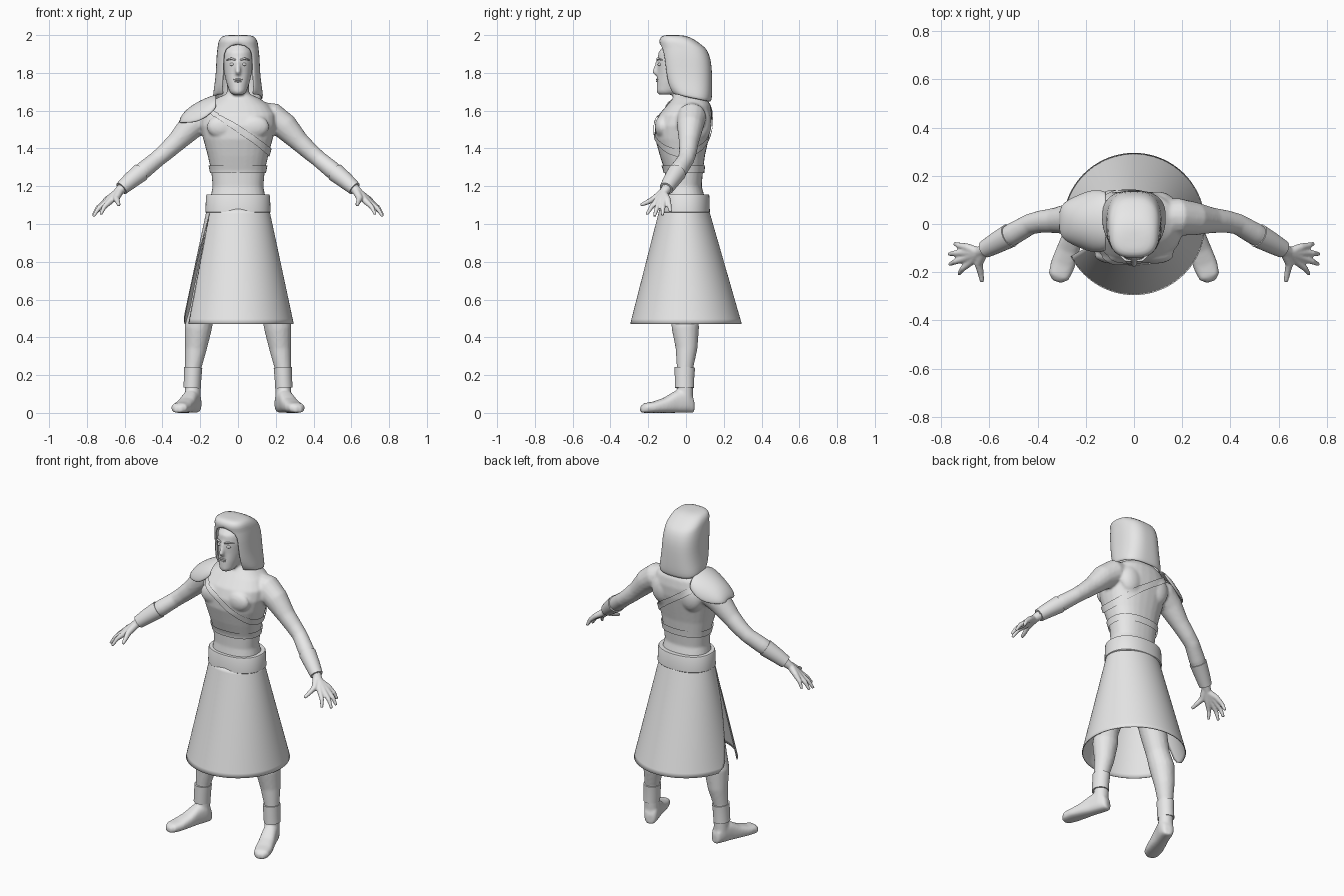
import bpy, bmesh, math
from mathutils import Vector, Matrix

if "Cube" in bpy.data.objects:
    bpy.data.objects.remove(bpy.data.objects["Cube"])

grey = bpy.data.materials.new("plain_grey")
grey.use_nodes = True
grey.diffuse_color = (0.8, 0.8, 0.8, 1)
grey.node_tree.nodes["Principled BSDF"].inputs["Base Color"].default_value = (0.8, 0.8, 0.8, 1)

SIDES = 28


def power(v, p):
    return math.copysign(abs(v) ** p, v)


def oval(z, rx, front, back, p=0.85, start=0.0, end=2 * math.pi, n=SIDES, closed=True):
    """Horizontal rounded outline between two depths."""
    cy, ry = (front + back) / 2, (back - front) / 2
    steps = n if closed else n - 1
    angles = [start + (end - start) * i / steps for i in range(n)]
    return [Vector((rx * power(math.cos(a), p), cy + ry * power(math.sin(a), p), z)) for a in angles]


def skin(bm, rows, closed=True, caps=True):
    """Bridge rows of points into a surface."""
    vs = [[bm.verts.new(p) for p in row] for row in rows]
    n = len(rows[0])
    for a, b in zip(vs, vs[1:]):
        for i in range(n if closed else n - 1):
            j = (i + 1) % n
            bm.faces.new((a[i], a[j], b[j], b[i]))
    if closed and caps:
        bm.faces.new(vs[0])
        bm.faces.new(vs[-1])


def tube(bm, path, s=1, n=16, depth=1.0):
    """Tapered limb along (x, y, z, radius) points; s mirrors x."""
    pts = [Vector((s * x, y, z)) for x, y, z, r in path]
    rows = []
    for i, p in enumerate(pts):
        t = (pts[min(i + 1, len(pts) - 1)] - pts[max(i - 1, 0)]).normalized()
        u = t.cross(Vector((0, 1, 0))).normalized()
        v = u.cross(t)
        r = path[i][3]
        rows.append([p + r * (math.cos(a) * u + depth * math.sin(a) * v)
                     for a in (2 * math.pi * k / n for k in range(n))])
    skin(bm, rows)


def ball(bm, centre, size):
    bmesh.ops.create_uvsphere(bm, u_segments=20, v_segments=12, radius=1,
                              matrix=Matrix.Translation(centre) @ Matrix.Diagonal((*size, 1)))


def finish(name, bm, angle=40):
    bmesh.ops.remove_doubles(bm, verts=bm.verts, dist=0.0001)
    bmesh.ops.recalc_face_normals(bm, faces=bm.faces)
    me = bpy.data.meshes.new(name)
    bm.to_mesh(me)
    bm.free()
    me.materials.append(grey)
    ob = bpy.data.objects.new(name, me)
    bpy.context.collection.objects.link(ob)
    bpy.ops.object.select_all(action='DESELECT')
    ob.select_set(True)
    bpy.context.view_layer.objects.active = ob
    bpy.ops.object.shade_smooth_by_angle(angle=math.radians(angle))
    return ob


def fuse(ob, voxel, rounds):
    """Melt overlapping limbs into one smooth skin."""
    m = ob.modifiers.new("fuse", 'REMESH')
    m.mode, m.voxel_size, m.use_smooth_shade = 'VOXEL', voxel, True
    m = ob.modifiers.new("soften", 'SMOOTH')
    m.factor, m.iterations = 0.5, rounds


def thicken(ob, thickness, levels=0):
    m = ob.modifiers.new("thickness", 'SOLIDIFY')
    m.thickness, m.offset = thickness, -1
    if levels:
        m = ob.modifiers.new("round", 'SUBSURF')
        m.levels = m.render_levels = levels


# Body: torso, neck, head, arms, legs and feet
bm = bmesh.new()
torso = [(1.0, .15, -.115, .105), (1.12, .15, -.122, .105), (1.2, .134, -.11, .083),
         (1.28, .142, -.112, .09), (1.36, .16, -.138, .1), (1.45, .184, -.163, .12),
         (1.52, .2, -.165, .135), (1.58, .2, -.143, .138), (1.63, .165, -.1, .13),
         (1.665, .115, -.07, .11), (1.69, .06, -.06, .07)]
skin(bm, [oval(*row) for row in torso])
tube(bm, [(0, .02, 1.58, .07), (0, 0, 1.68, .06), (0, -.03, 1.8, .058)])
head = [(1.685, .03, -.145, -.06), (1.7, .045, -.156, -.03), (1.75, .062, -.154, .02),
        (1.8, .074, -.15, .05), (1.86, .08, -.152, .06), (1.91, .078, -.146, .06), (1.95, .06, -.11, .03)]
skin(bm, [oval(*row, p=0.95) for row in head])
tube(bm, [(0, -.146, 1.875, .008), (0, -.156, 1.84, .01), (0, -.166, 1.805, .015), (0, -.148, 1.79, .012)])
for s in (1, -1):
    ball(bm, (s * .085, -.128, 1.515), (.08, .037, .06))
    ball(bm, (s * .095, .085, 1.53), (.075, .05, .09))
    tube(bm, [(.1, .03, 1.585, .065), (.18, .03, 1.565, .078), (.25, .022, 1.515, .07),
              (.325, .015, 1.435, .053), (.385, .01, 1.38, .047), (.43, .0, 1.342, .044),
              (.5, -.04, 1.285, .047), (.56, -.073, 1.237, .04), (.62, -.105, 1.185, .03)], s)
    tube(bm, [(.075, -.01, 1.04, .085), (.112, -.01, .82, .088), (.16, -.015, .65, .077),
              (.19, -.015, .54, .068), (.211, -.003, .45, .073), (.223, .003, .34, .058),
              (.237, -.005, .24, .044), (.24, -.005, .08, .042)], s)
    # Foot sections: distance along the sole, half width, height
    rows = []
    for d, w, h in [(-.045, .022, .06), (-.034, .036, .09), (0, .044, .13), (.06, .044, .115),
                    (.12, .048, .08), (.18, .051, .06), (.23, .044, .052), (.252, .02, .035)]:
        base = Vector((.237 + .33 * d, -.002 - .94 * d, h / 2))
        ring = [base + Vector((.94 * w * power(math.cos(a), .75), .33 * w * power(math.cos(a), .75),
                               h / 2 * power(math.sin(a), .75)))
                for a in (2 * math.pi * k / 20 for k in range(20))]
        rows.append([Vector((s * p.x, p.y, p.z)) for p in ring])
    skin(bm, rows)
body = finish("body", bm)
fuse(body, .008, 5)

# Hands: every finger runs back to the wrist so together they form the palm
fingers = [((.675, -.155, 1.122), (.727, -.208, 1.05)), ((.695, -.14, 1.117), (.766, -.168, 1.04)),
           ((.7, -.118, 1.12), (.768, -.125, 1.045)), ((.693, -.097, 1.13), (.744, -.082, 1.062))]
for s, side in ((1, "left"), (-1, "right")):
    bm = bmesh.new()
    for knuckle, tip in fingers:
        mid = Vector(knuckle).lerp(Vector(tip), .55) + Vector((.006, 0, .006))
        tube(bm, [(.605, -.098, 1.197, .03), (.645, -.118, 1.16, .022), (*knuckle, .017),
                  (*mid, .0125), (*tip, .008)], s, 12)
    tube(bm, [(.625, -.115, 1.175, .022), (.645, -.165, 1.135, .018),
              (.636, -.205, 1.115, .013), (.63, -.24, 1.1, .009)], s, 12)
    fuse(finish(side + "_hand", bm), .005, 3)

    # Bracer and ankle cuff
    bm = bmesh.new()
    tube(bm, [(.515, -.048, 1.273, .05), (.57, -.078, 1.229, .044), (.617, -.104, 1.188, .037)], s, 28)
    finish(side + "_bracer", bm)
    bm = bmesh.new()
    tube(bm, [(.243, -.008, .132, .046), (.24, -.008, .185, .046), (.237, -.006, .24, .048)], s, 28, 1.12)
    finish(side + "_ankle_cuff", bm)

# Face details
bm = bmesh.new()
for s in (1, -1):
    ball(bm, (s * .031, -.138, 1.845), (.014, .012, .008))
finish("eyes", bm)
bm = bmesh.new()
for s in (1, -1):
    tube(bm, [(.012, -.152, 1.868, .004), (.035, -.15, 1.876, .006), (.062, -.126, 1.868, .003)], s, 10)
finish("eyebrows", bm)
bm = bmesh.new()
ball(bm, (0, -.151, 1.765), (.024, .007, .005))
ball(bm, (0, -.151, 1.755), (.02, .008, .005))
finish("lips", bm)

# Hood: height, half width, front, back, half opening, backward droop
bm = bmesh.new()
rows = []
for z, rx, front, back, gap, droop in [
        (2.0, .012, -.075, -.05, 0, 0), (1.998, .07, -.12, .0, 0, .05), (1.982, .096, -.138, .045, 0, .1),
        (1.952, .107, -.145, .09, 0, .1), (1.93, .11, -.142, .112, .6, .05), (1.87, .115, -.135, .133, .66, 0),
        (1.8, .117, -.128, .138, .66, 0), (1.74, .124, -.115, .139, .64, .05),
        (1.7, .131, -.095, .139, .58, .12), (1.672, .133, -.075, .134, .5, .2)]:
    a = -math.pi / 2
    row = oval(z, rx, front, back, .74, a + gap, a + 2 * math.pi - gap, 41, False)
    rows.append([p - Vector((0, 0, droop * max(p.y, -.05))) for p in row])
skin(bm, rows, closed=False)
bmesh.ops.remove_doubles(bm, verts=bm.verts, dist=0.0001)
bmesh.ops.holes_fill(bm, edges=[e for e in bm.edges if e.is_boundary and
                                all(v.co.z > 1.995 for v in e.verts)], sides=0)
thicken(finish("hood", bm, 60), .013, 1)

# Chest straps, draped onto the body
def strap(name, height, slope, half, rx, front, back):
    bm = bmesh.new()
    rows = []
    for k in range(5):
        off = half * (k / 2 - 1)
        rows.append([p + Vector((0, 0, off - slope * p.x)) for p in oval(height, rx, front, back, n=120)])
    skin(bm, rows, caps=False)
    ob = finish(name, bm)
    m = ob.modifiers.new("drape", 'SHRINKWRAP')
    m.target, m.offset = body, .008
    m.wrap_method, m.wrap_mode = 'NEAREST_SURFACEPOINT', 'OUTSIDE_SURFACE'


strap("diagonal_strap", 1.505, .7, .022, .19, -.18, .15)
strap("chest_band", 1.29, 0, .021, .15, -.125, .1)

# Shoulder pad on the right: x, top height, half width, drop
bm = bmesh.new()
rows = []
for x, top, w, drop in [(-.115, 1.688, .125, .075), (-.17, 1.668, .135, .105), (-.225, 1.642, .112, .105),
                        (-.275, 1.606, .09, .07), (-.303, 1.57, .065, .035), (-.312, 1.545, .03, .008)]:
    rows.append([Vector((x, .012 + w * math.sin(v), top - drop * (1 - math.cos(v))))
                 for v in (math.pi * (k / 16 - .5) for k in range(17))])
skin(bm, rows, closed=False)
thicken(finish("shoulder_pad", bm, 60), .01, 1)

# Belt
bm = bmesh.new()
skin(bm, [oval(z, r, -.03 - r * .64, r * .73, .9, n=64)
          for z, r in ((1.06, .168), (1.064, .173), (1.15, .169), (1.157, .165))])
finish("belt", bm)

# Skirt: a flared cone, open in a long slit on the right side
bm = bmesh.new()
rows = []
for k in range(25):
    t = k / 24
    start = math.radians(207)
    end = start + 2 * math.pi - math.radians(34 * t + 9 * max(0, t - .92) ** 2 / .0064)
    ry = .13 + .165 * t
    cy = -.01 * (1 - t)
    rows.append(oval(1.08 - .608 * t, .165 + .13 * t, cy - ry, cy + ry, 1, start, end, 90, False))
skin(bm, rows, closed=False)
thicken(finish("skirt", bm, 60), .005)
